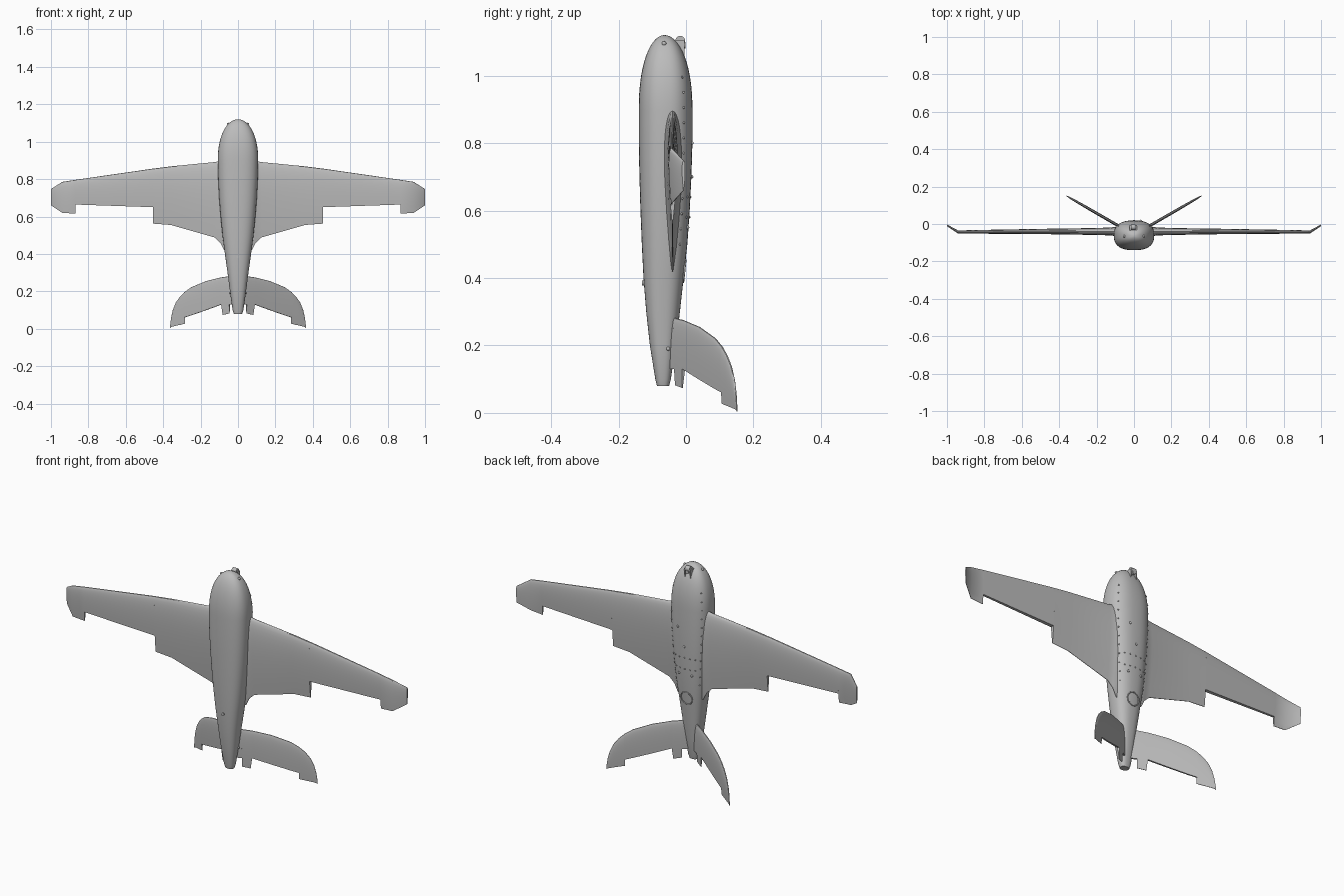
import bpy, bmesh, math
from mathutils import Matrix, Vector

if "Cube" in bpy.data.objects:
    bpy.data.objects.remove(bpy.data.objects["Cube"])

grey = bpy.data.materials.new("plain_grey")
grey.use_nodes = True
grey.diffuse_color = (0.5, 0.5, 0.5, 1)
grey.node_tree.nodes["Principled BSDF"].inputs["Base Color"].default_value = grey.diffuse_color


def finish(name, bm, mirror=False, angle=35):
    bmesh.ops.recalc_face_normals(bm, faces=bm.faces)
    mesh = bpy.data.meshes.new(name)
    bm.to_mesh(mesh)
    bm.free()
    mesh.materials.append(grey)
    ob = bpy.data.objects.new(name, mesh)
    bpy.context.collection.objects.link(ob)
    if mirror:
        ob.modifiers.new("Mirror", "MIRROR").use_mirror_merge = False
    bpy.ops.object.select_all(action="DESELECT")
    ob.select_set(True)
    bpy.context.view_layer.objects.active = ob
    bpy.ops.object.shade_smooth_by_angle(angle=math.radians(angle))
    return ob


def loft(rings):
    bm = bmesh.new()
    loops = [[bm.verts.new(p) for p in ring] for ring in rings]
    n = len(loops[0])
    for a, b in zip(loops, loops[1:]):
        for i in range(n):
            j = (i + 1) % n
            bm.faces.new((a[i], a[j], b[j], b[i]))
    bm.faces.new(loops[0])
    bm.faces.new(loops[-1])
    return bm


# Fuselage stations: height, half width, belly y, back y
BODY = [(0.08, 0.022, -0.086, -0.05), (0.1, 0.029, -0.091, -0.045),
        (0.2, 0.043, -0.107, -0.03), (0.3, 0.056, -0.118, -0.018),
        (0.4, 0.07, -0.126, -0.007), (0.5, 0.083, -0.131, 0.004),
        (0.6, 0.093, -0.135, 0.011), (0.7, 0.101, -0.138, 0.016),
        (0.8, 0.106, -0.14, 0.019), (0.9, 0.108, -0.14, 0.019)]
NOSE_Z, NOSE_LEN = 0.9, 0.22


def body(z):
    if z >= NOSE_Z:
        k = max(0.0, 1 - ((z - NOSE_Z) / NOSE_LEN) ** 2.2) ** 0.5
        _, w, lo, hi = BODY[-1]
        mid = -0.064
        return w * k, mid + (lo - mid) * k, mid + (hi - mid) * k
    for a, b in zip(BODY, BODY[1:]):
        if z <= b[0]:
            t = (z - a[0]) / (b[0] - a[0])
            return [p + (q - p) * t for p, q in zip(a[1:], b[1:])]


def skin(z, ang):
    """Point on the rounded-square fuselage skin."""
    w, lo, hi = body(z)
    c, s = math.cos(ang), math.sin(ang)
    e = 0.8
    x = w * math.copysign(abs(c) ** e, c)
    y = (lo + hi) / 2 + (hi - lo) / 2 * math.copysign(abs(s) ** e, s)
    return Vector((x, y, z))


heights = [s[0] for s in BODY]
heights += [NOSE_Z + NOSE_LEN * math.sin(math.pi / 2 * i / 14) for i in range(1, 14)]
heights.append(NOSE_Z + NOSE_LEN * 0.9995)
SIDES = 48
finish("fuselage", loft([[skin(z, math.tau * i / SIDES) for i in range(SIDES)]
                         for z in heights]))

# Lifting surfaces: airfoil sections cut off at the control-surface bays
STEPS = 12


def section(x, y, lead, trail, cut, ratio, tilt=0.0):
    chord = lead - trail
    end = (lead - cut) / chord
    pts = []
    for i in range(-STEPS, STEPS + 1):
        u = end * (i / STEPS) ** 2
        t = 5 * ratio * chord * (0.2969 * u ** 0.5 - 0.126 * u - 0.3516 * u ** 2
                                 + 0.2843 * u ** 3 - 0.1015 * u ** 4) + 0.0008
        t = math.copysign(t, i) if i else 0
        pts.append((x - t * math.sin(tilt), y + t * math.cos(tilt), lead - u * chord))
    return pts


# Main wing: x, y, leading edge, full trailing edge, actual rear edge, thickness ratio
WING = [(0.03, -0.04, 0.905, 0.41, 0.41, 0.13), (0.075, -0.04, 0.903, 0.42, 0.42, 0.13),
        (0.095, -0.04, 0.897, 0.46, 0.46, 0.115), (0.125, -0.04, 0.891, 0.488, 0.488, 0.1),
        (0.36, -0.04, 0.868, 0.555, 0.555, 0.095), (0.455, -0.04, 0.856, 0.562, 0.562, 0.095),
        (0.455, -0.04, 0.856, 0.562, 0.65, 0.095), (0.87, -0.042, 0.796, 0.615, 0.664, 0.095),
        (0.87, -0.042, 0.796, 0.615, 0.615, 0.095), (0.94, -0.043, 0.785, 0.62, 0.62, 0.09),
        (1.0, -0.007, 0.747, 0.66, 0.66, 0.09)]
finish("main_wing", loft([section(*s) for s in WING]), mirror=True)

# V tail: x, leading edge, full trailing edge, actual rear edge
TAIL = [(0.015, 0.283, 0.085, 0.13), (0.045, 0.281, 0.082, 0.13), (0.045, 0.281, 0.082, 0.082),
        (0.082, 0.276, 0.074, 0.074), (0.088, 0.275, 0.074, 0.13), (0.17, 0.255, 0.052, 0.1),
        (0.25, 0.222, 0.032, 0.072), (0.288, 0.195, 0.026, 0.06), (0.285, 0.197, 0.027, 0.027),
        (0.31, 0.172, 0.021, 0.021), (0.332, 0.14, 0.016, 0.016), (0.348, 0.1, 0.012, 0.012),
        (0.357, 0.06, 0.009, 0.009), (0.362, 0.02, 0.004, 0.004)]
CANT = math.radians(30)
finish("v_tail", loft([section(x, (x - 0.1) * math.tan(CANT), lead, trail, cut, 0.07, CANT)
                       for x, lead, trail, cut in TAIL]), mirror=True)


def studs(name, spots, radius):
    bm = bmesh.new()
    for p in spots:
        bmesh.ops.create_icosphere(bm, subdivisions=2, radius=radius,
                                   matrix=Matrix.Translation(p))
    finish(name, bm)


# Hatch screws along both shoulders and across the back
rad = math.radians
screws = [skin(0.5 + 0.045 * i, rad(a)) for i in range(12) for a in (38, 142)]
screws += [skin(z, rad(a)) for z in (0.58, 0.64) for a in (58, 76, 90, 104, 122)]
studs("hatch_screws", screws, 0.0035)
studs("back_fittings", [skin(z, rad(a)) for z, a in
                        ((0.55, 70), (0.55, 110), (0.7, 90), (0.8, 75))], 0.006)
studs("nose_lamps", [Vector((x, -0.065, 1.095)) for x in (-0.052, 0.052)], 0.007)
studs("tail_hinge_pins", [skin(0.19, rad(a)) for a in (20, 160)], 0.006)


def cylinder(bm, r, depth, loc, rot=(0, 0, 0)):
    m = Matrix.Translation(loc)
    for ang, axis in zip(rot, "XYZ"):
        m = m @ Matrix.Rotation(rad(ang), 4, axis)
    bmesh.ops.create_cone(bm, cap_ends=True, segments=20, radius1=r, radius2=r,
                          depth=depth, matrix=m)


# Belly port
bm = bmesh.new()
cylinder(bm, 0.008, 0.01, skin(0.385, -math.pi / 2), (90, 0, 0))
finish("belly_port", bm)

# Round hatch rim on the back
bpy.ops.mesh.primitive_torus_add(major_radius=0.033, minor_radius=0.0028,
                                 major_segments=32, minor_segments=8,
                                 location=skin(0.42, math.pi / 2), rotation=(rad(84), 0, 0))
rim = bpy.context.object
rim.name = "round_hatch_rim"
rim.data.materials.append(grey)
bpy.ops.object.shade_smooth()

# Nose camera: bracket with two cheeks and a barrel
bm = bmesh.new()
for x in (-0.02, 0.012):
    bmesh.ops.create_cube(bm, size=1, matrix=Matrix.Translation((x, -0.02, 1.082))
                          @ Matrix.Diagonal((0.006, 0.03, 0.045, 1)))
cylinder(bm, 0.014, 0.026, (-0.004, -0.017, 1.104), (0, 90, 0))
cylinder(bm, 0.009, 0.024, (-0.004, -0.014, 1.09), (90, 0, 0))
finish("nose_camera", bm)
